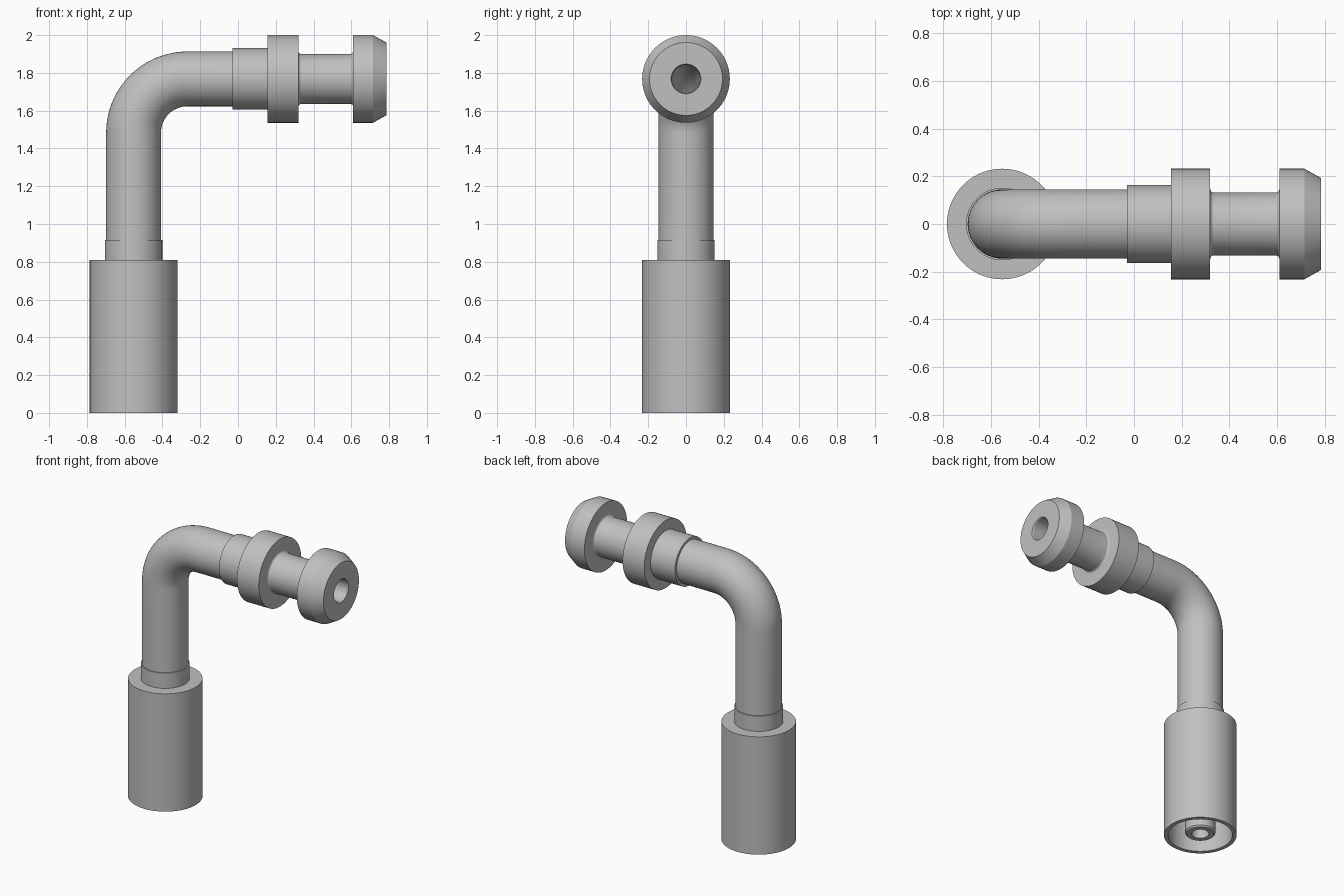
import bpy, bmesh, math
from mathutils import Vector

cube = bpy.data.objects.get("Cube")
if cube:
    bpy.data.objects.remove(cube, do_unlink=True)

SIDES = 72
STEM_X = -0.553      # axis of the upright leg
ARM_Z = 1.768        # axis of the horizontal arm
BEND = 0.285         # centreline radius of the elbow
BORE = 0.075

steel = bpy.data.materials.new("grey steel")
steel.use_nodes = True
grey = (0.53, 0.53, 0.53, 1)
steel.diffuse_color = grey
steel.node_tree.nodes["Principled BSDF"].inputs["Base Color"].default_value = grey


def upright(z):
    return Vector((STEM_X, 0, z)), 0.0


def level(x):
    return Vector((x, 0, ARM_Z)), math.pi / 2


def elbow(angle):
    centre = Vector((STEM_X + BEND, 0, ARM_Z - BEND))
    return centre + BEND * Vector((-math.cos(angle), 0, math.sin(angle))), angle


def loft(name, rings):
    """Skin a closed loop of circular rings, each ((centre, tilt), radius)."""
    bm = bmesh.new()
    loops = []
    for (centre, tilt), radius in rings:
        across = Vector((math.cos(tilt), 0, -math.sin(tilt)))
        loop = []
        for i in range(SIDES):
            a = math.tau * i / SIDES
            offset = across * math.cos(a) + Vector((0, math.sin(a), 0))
            loop.append(bm.verts.new(centre + offset * radius))
        loops.append(loop)
    for k, low in enumerate(loops):
        high = loops[(k + 1) % len(loops)]
        for i in range(SIDES):
            j = (i + 1) % SIDES
            bm.faces.new((low[i], low[j], high[j], high[i]))
    bmesh.ops.recalc_face_normals(bm, faces=bm.faces)
    mesh = bpy.data.meshes.new(name)
    bm.to_mesh(mesh)
    bm.free()
    mesh.materials.append(steel)
    obj = bpy.data.objects.new(name, mesh)
    bpy.context.collection.objects.link(obj)
    bpy.ops.object.select_all(action='DESELECT')
    obj.select_set(True)
    bpy.context.view_layer.objects.active = obj
    bpy.ops.object.shade_smooth_by_angle(angle=math.radians(25))
    return obj


# Crimp sleeve with collar, hollow skirt and inner nipple
sleeve = [(0, .232), (.81, .232), (.81, .152), (.915, .152), (.915, BORE),
          (.78, BORE), (.76, .055), (.01, .055), (.01, .088), (.02, .097),
          (.7, .097), (.7, .205), (0, .205)]
loft("crimp_sleeve", [(upright(z), r) for z, r in sleeve])

# Bent tube: outside wall forward, bore wall back
path = [upright(0.9)] + [elbow(math.pi / 2 * i / 24) for i in range(25)] + [level(-0.02)]
loft("bent_tube", [(p, .145) for p in path] + [(p, BORE - .001) for p in reversed(path)])

# Connector: shoulder, flange, filleted neck, chamfered head and bore
FILLET = 0.015
NECK = 0.132
quarter = [math.pi / 2 * i / 5 for i in range(6)]
left_fillet = [(.32 + FILLET * (1 - math.cos(a)), NECK + FILLET * (1 - math.sin(a))) for a in quarter]
right_fillet = [(.93 - x, r) for x, r in reversed(left_fillet)]
connector = ([(-.03, BORE), (-.03, .163), (.155, .163), (.155, .232), (.32, .232)]
             + left_fillet + right_fillet
             + [(.61, .232), (.715, .232), (.785, .193), (.785, BORE + .004), (.779, BORE)])
loft("connector_head", [(level(x), r) for x, r in connector])
